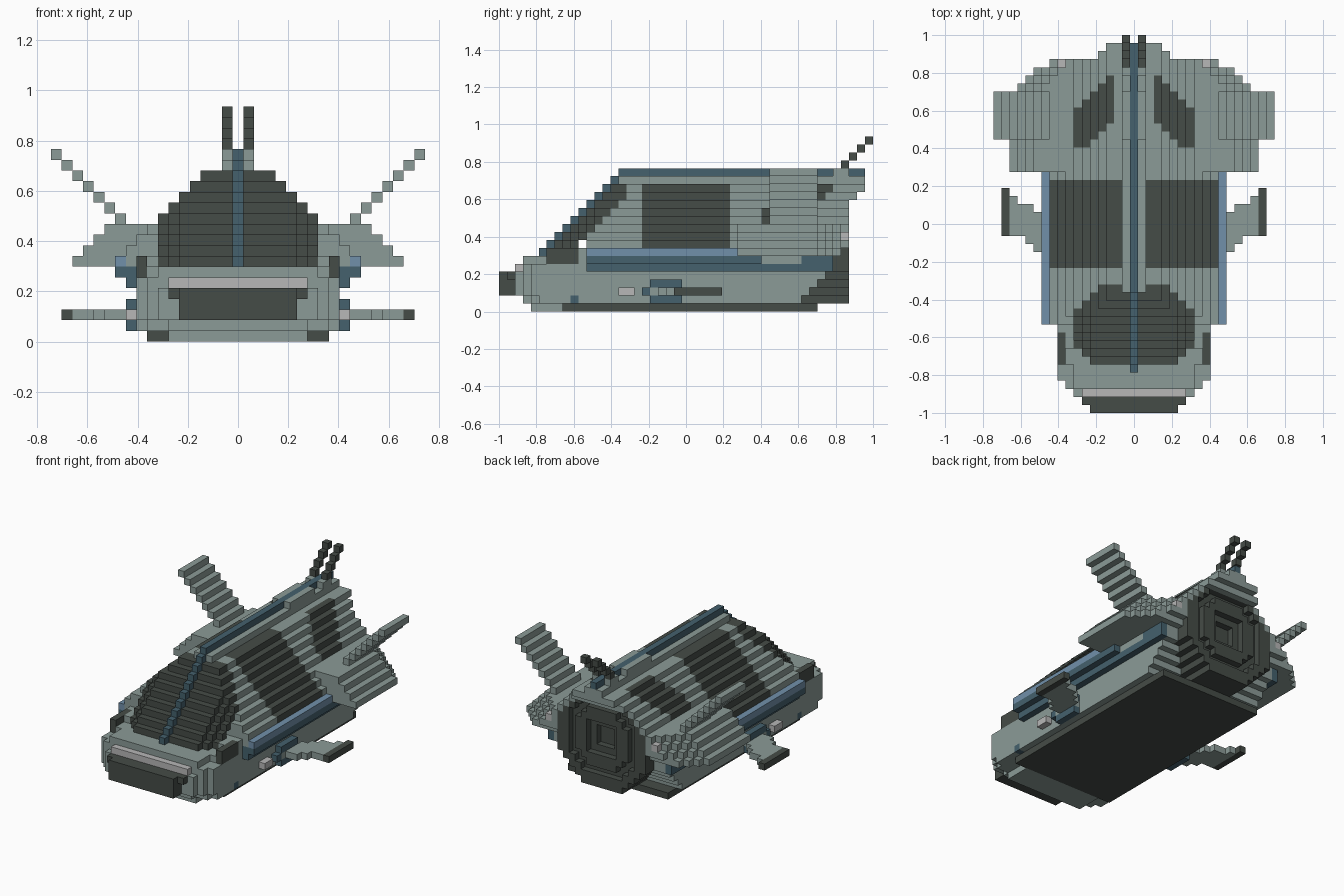
import bpy

cube = bpy.data.objects.get("Cube")
if cube:
    bpy.data.objects.remove(cube, do_unlink=True)

V = 2 / 47          # edge of one block
COLOURS = {
    "grey_green": (0.258, 0.328, 0.309),
    "charcoal": (0.060, 0.072, 0.063),
    "deep_blue": (0.058, 0.119, 0.153),
    "light_blue": (0.165, 0.279, 0.402),
    "pale_grey": (0.474, 0.474, 0.474),
}
MATS = {}
for name, rgb in COLOURS.items():
    m = bpy.data.materials.new(name)
    m.use_nodes = True
    m.diffuse_color = (*rgb, 1)
    m.node_tree.nodes["Principled BSDF"].inputs["Base Color"].default_value = (*rgb, 1)
    MATS[name] = m

cells = {}          # (x, y, z) block -> (part, colour)


def span(a, b=None):
    """Inclusive range of blocks."""
    return range(a, (a if b is None else b) + 1)


def put(part, colour, xs, ys, zs):
    """Fill a run of blocks and its mirror image."""
    for x in xs:
        for y in ys:
            for z in zs:
                cells[x, y, z] = cells[-x, y, z] = (part, colour)


def clear(xs, ys, zs):
    for x in xs:
        for y in ys:
            for z in zs:
                cells.pop((x, y, z), None)
                cells.pop((-x, y, z), None)


G, D, B, L, P = COLOURS

# Lower hull with rounded nose and raked stern
put("underside", D, span(0, 8), span(8, 39), [0])
put("hull", G, span(0, 6), span(4, 7), [0])
for z in span(1, 6):
    put("hull", G, span(0, 9), span(5, min(36 + z, 41)), [z])
put("hull", G, span(0, 9), [4], span(2, 5))
put("hull", G, span(0, 8), [4], [1])
put("hull", G, span(0, 8), [3], span(2, 5))
put("hull", G, span(0, 6), [3], [1])
put("hull", G, span(0, 7), [2], span(2, 4))
put("hull", G, span(0, 7), span(3, 5), [6])
clear(span(8, 9), span(3, 5), [6])
put("hull", G, span(0, 9), span(10, 42), [7])
put("hull", G, [10], span(11, 42), [7])
put("hull", B, [9], [9], [1])

# Nose details
put("nose_strip", P, span(0, 6), [2], [5])
put("bumper", D, span(0, 5), [0, 1], span(2, 4))
put("bumper", D, [6], [1], [4])
put("shoulder_vent", D, [9], span(6, 9), [6])
put("shoulder_vent", D, [9], span(6, 9), [7])
put("shoulder_vent", G, [8], span(8, 9), [7])

# Canopy: raked and rounded windscreen
for z in span(7, 15):
    for x in span(0, min(7, 18 - z)):
        put("windscreen", D, [x], span(z - 1 + max(0, x - 5), max(z + 1, 8)), [z])
put("windscreen", D, span(0, 7), [9], [7])

# Sloping upper body with side windows
for z in span(8, 15):
    w = 18 - z
    put("upper_body", G, span(0, w), span(max(min(z + 2, 16), 11 if z == 8 else 0), 43), [z])
    put("side_window", D, span(2, w), span(18, 28), [z])
put("upper_body", G, span(0, 1), span(15, 45), [16])
put("upper_body", G, [1], span(34, 39), [17])
put("upper_body", G, [1], span(42, 43), [17])
put("upper_body", G, span(0, 4), [44], span(14, 14))
put("upper_body", G, span(0, 3), span(44, 45), [15])

# Slanted rear vents
for x, (a, b) in zip(span(3, 7), ((36, 41), (35, 40), (34, 39), (33, 38), (33, 37))):
    put("rear_vent", D, [x], span(a, b), [18 - x])

# Rear flare and upswept wings
for z in span(7, 10):
    for y in span(30, 42):
        put("rear_flare", G, span(18 - z if z > 7 else 11, 22 - z - max(0, y - 39)), [y], [z])
for i in span(11, 17):
    put("wing", G, [i], span(34, 39), [i])
put("stern_lamp", P, [9], [43], [9])

# Engine: octagonal stern with concentric rings
for z in span(1, 14):
    for x in span(0, 7):
        if x + abs(z - 8) > 10 or (z > 8 and x > 17 - z):
            continue
        r = max(x, abs(z - 8), (x + abs(z - 8)) * 0.72)
        put("engine", D, [x], span(36 + min(z, 5), 42), [z])
        clear([x], [43], [z])
        if r >= 6 or 3 <= r < 4.4:
            put("engine", D, [x], [43], [z])
        elif r < 2:
            clear([x], [42], [z])

# Side rails
put("upper_rail", L, [11], span(11, 29), [7])
put("lower_rail", B, span(10, 11), span(11, 32), [6])
put("lower_rail", B, [10], span(11, 41), [5])
put("hull", G, [10], span(33, 37), [6])
put("lower_rail", B, [10], span(38, 41), [6])

# Fin mounts, fins, and marker lamps
put("fin_mount", B, [10], span(19, 22), [1, 3])
put("fin_mount", B, [10], [18], [2])
for x, (a, b) in zip(span(10, 15), ((19, 22), (20, 23), (20, 24), (21, 25), (22, 25), (22, 26))):
    put("fin", G, [x], span(a, b), [2])
put("fin_tip", D, [16], span(22, 27), [2])
put("marker_lamp", P, [10], span(15, 16), [2])

# Blue spine down the windscreen and along the roof
for z in span(7, 17):
    put("spine", B, [0], [z - 2], [z])
put("spine", B, [0], span(15, 45), [17])

# Twin stepped antennas
for i in range(4):
    put("antenna", D, [1], [43 + i], [18 + i])

# Turn the blocks of each part into a mesh of outward faces
SIDES = {
    (1, 0, 0): ((1, 0, 0), (1, 1, 0), (1, 1, 1), (1, 0, 1)),
    (-1, 0, 0): ((0, 0, 0), (0, 0, 1), (0, 1, 1), (0, 1, 0)),
    (0, 1, 0): ((0, 1, 0), (0, 1, 1), (1, 1, 1), (1, 1, 0)),
    (0, -1, 0): ((0, 0, 0), (1, 0, 0), (1, 0, 1), (0, 0, 1)),
    (0, 0, 1): ((0, 0, 1), (1, 0, 1), (1, 1, 1), (0, 1, 1)),
    (0, 0, -1): ((0, 0, 0), (0, 1, 0), (1, 1, 0), (1, 0, 0)),
}
for part in sorted({p for p, c in cells.values()}):
    verts, faces, slots, used = {}, [], [], []
    for (x, y, z), (p, colour) in cells.items():
        if p != part:
            continue
        if colour not in used:
            used.append(colour)
        for (dx, dy, dz), corners in SIDES.items():
            if (x + dx, y + dy, z + dz) in cells:
                continue
            faces.append([verts.setdefault((x + a, y + b, z + c), len(verts))
                          for a, b, c in corners])
            slots.append(used.index(colour))
    if not faces:
        continue
    mesh = bpy.data.meshes.new(part)
    mesh.from_pydata([((x - 0.5) * V, y * V - 1, z * V) for x, y, z in verts], [], faces)
    for colour in used:
        mesh.materials.append(MATS[colour])
    for poly, slot in zip(mesh.polygons, slots):
        poly.material_index = slot
    bpy.context.collection.objects.link(bpy.data.objects.new(part, mesh))
